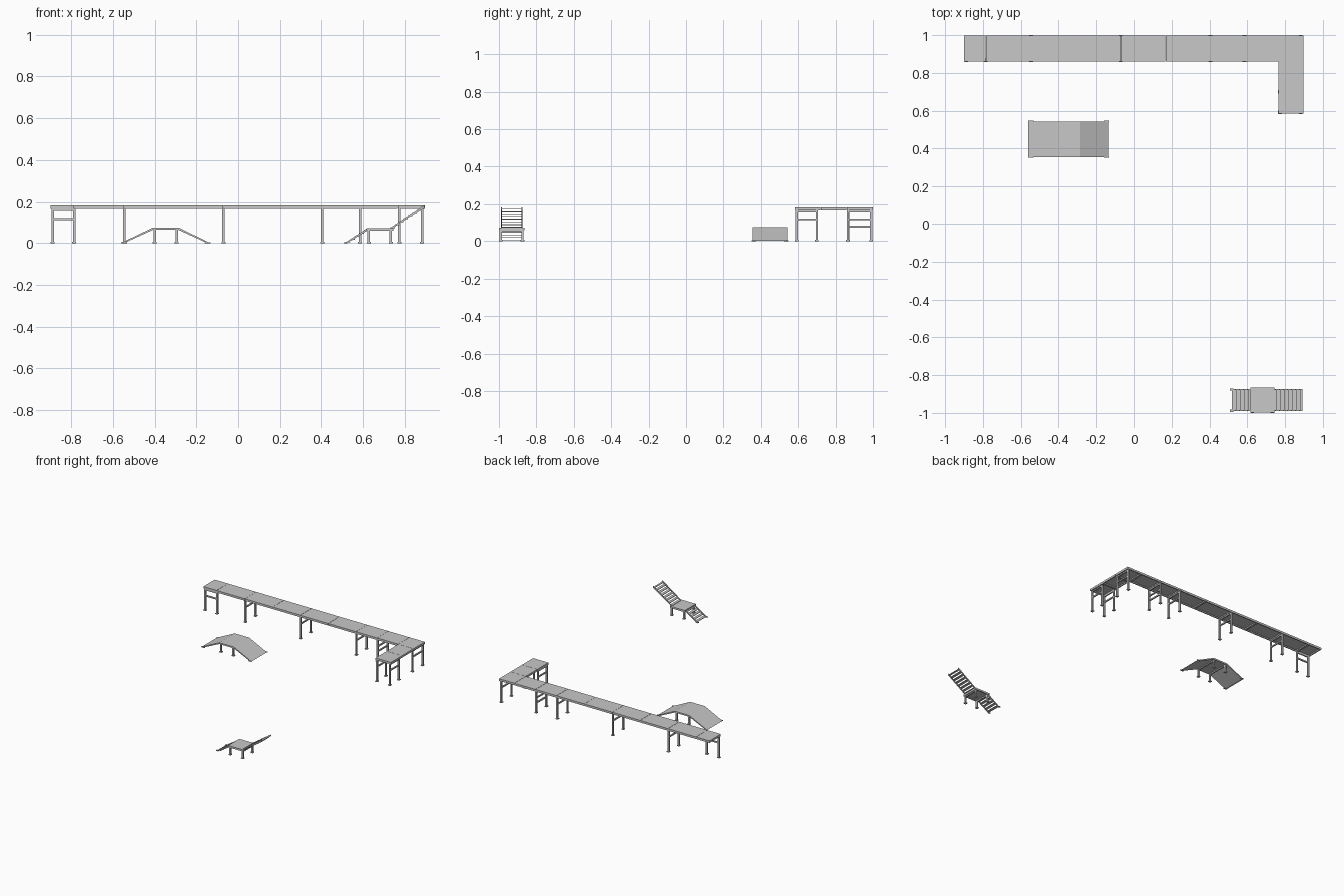
import bpy
import bmesh
from mathutils import Vector

cube = bpy.data.objects.get("Cube")
if cube:
    bpy.data.objects.remove(cube)

grey = bpy.data.materials.new("light_grey_metal")
grey.use_nodes = True
colour = (0.58, 0.58, 0.58, 1)
grey.diffuse_color = colour
grey.node_tree.nodes["Principled BSDF"].inputs["Base Color"].default_value = colour

TOP = 0.183      # deck surface height
UNDER = 0.167    # bottom of deck rails
LEG = 0.012      # tube width


def box(bm, lo, hi):
    lo, hi = Vector(lo), Vector(hi)
    made = bmesh.ops.create_cube(bm, size=1)
    bmesh.ops.scale(bm, vec=hi - lo, verts=made["verts"])
    bmesh.ops.translate(bm, vec=(lo + hi) / 2, verts=made["verts"])


def prism(bm, outline, y0, y1):
    """Extrude an x-z outline from y0 to y1."""
    face = bm.faces.new([bm.verts.new((x, y0, z)) for x, z in outline])
    grown = bmesh.ops.extrude_face_region(bm, geom=[face])
    verts = [v for v in grown["geom"] if isinstance(v, bmesh.types.BMVert)]
    bmesh.ops.translate(bm, vec=(0, y1 - y0, 0), verts=verts)


def finish(bm, name):
    bmesh.ops.recalc_face_normals(bm, faces=bm.faces)
    mesh = bpy.data.meshes.new(name)
    bm.to_mesh(mesh)
    bm.free()
    mesh.materials.append(grey)
    obj = bpy.data.objects.new(name, mesh)
    bpy.context.collection.objects.link(obj)


def leg(bm, x, y, top):
    h, f = LEG / 2, LEG * 0.8
    box(bm, (x - h, y - h, 0), (x + h, y + h, top))
    box(bm, (x - f, y - f, 0), (x + f, y + f, 0.006))


def trestle(name, a, b, top=UNDER, bars=(0.115,)):
    """Two legs joined by horizontal bars and a head beam."""
    bm = bmesh.new()
    h = LEG * 0.4
    for x, y in (a, b):
        leg(bm, x, y, top)
    for z in (*bars, top - h):
        box(bm, (a[0] - h, a[1] - h, z - h), (b[0] + h, b[1] + h, z + h))
    finish(bm, name)


def deck_panel(name, x0, y0, x1, y1, top=TOP, under=UNDER):
    """Plate with a rail round its underside."""
    bm = bmesh.new()
    g, r = 0.0008, 0.008
    x0, y0, x1, y1 = x0 + g, y0 + g, x1 - g, y1 - g
    box(bm, (x0, y0, top - 0.007), (x1, y1, top))
    for y in (y0, y1 - r):
        box(bm, (x0, y, under), (x1, y + r, top - 0.007))
    for x in (x0, x1 - r):
        box(bm, (x, y0 + r, under), (x + r, y1 - r, top - 0.007))
    finish(bm, name)


# Long walkway and its side arm
seams = [-0.9, -0.785, -0.545, -0.307, -0.07, 0.168, 0.405, 0.585, 0.765, 0.897]
for i, (a, b) in enumerate(zip(seams, seams[1:])):
    deck_panel(f"walkway_panel_{i + 1}", a, 0.86, b, 1.0)
deck_panel("arm_panel_inner", 0.765, 0.72, 0.897, 0.86)
deck_panel("arm_panel_outer", 0.765, 0.583, 0.897, 0.72)

# Trestles under the walkway
for i, x in enumerate((-0.545, -0.07, 0.405, 0.585, 0.883)):
    bars = (0.115, 0.077) if x == 0.585 else (0.115,)
    trestle(f"walkway_trestle_{i + 1}", (x, 0.866), (x, 0.99), bars=bars)
trestle("end_trestle", (-0.888, 0.867), (-0.785, 0.867))
for side, x in (("inner", 0.773), ("outer", 0.883)):
    trestle(f"arm_trestle_{side}", (x, 0.592), (x, 0.70))

# Humped bridge: ramp, flat top, ramp
bm = bmesh.new()
for outline in (
    [(-0.56, 0.001), (-0.545, 0.001), (-0.408, 0.063), (-0.408, 0.074)],
    [(-0.408, 0.063), (-0.285, 0.063), (-0.285, 0.074), (-0.408, 0.074)],
    [(-0.285, 0.063), (-0.15, 0.001), (-0.135, 0.001), (-0.285, 0.074)],
):
    prism(bm, outline, 0.355, 0.543)
for x in (-0.56, -0.16):
    for y in (0.351, 0.537):
        box(bm, (x, y, 0), (x + 0.027, y + 0.01, 0.005))
finish(bm, "bridge_deck")
for side, x in (("right", -0.4), ("left", -0.294)):
    trestle(f"bridge_trestle_{side}", (x, 0.364), (x, 0.534), 0.064, ())

# Step landing
deck_panel("landing_panel", 0.615, -1.0, 0.745, -0.864, 0.072, 0.058)
for side, x in (("right", 0.627), ("left", 0.733)):
    trestle(f"landing_trestle_{side}", (x, -0.99), (x, -0.874), 0.06, ())


def stair(name, start, end, count):
    """Open flight: two sloping stringers with flat treads."""
    bm = bmesh.new()
    (x0, z0), (x1, z1) = start, end
    t = 0.012
    for y in (-0.99, -0.88):
        prism(bm, [(x0, z0), (x0 + t, z0), (x1, z1 - t), (x1, z1)], y, y + 0.006)
    run, rise = (x1 - x0) / count, (z1 - z0) / count
    for i in range(count):
        x, z = x0 + run * (i + 0.3), z0 + rise * (i + 0.5)
        box(bm, (x, -0.985, z - 0.004), (min(x + run, x1), -0.879, z))
    finish(bm, name)


stair("lower_stair", (0.512, 0.0), (0.618, 0.07), 5)
stair("upper_stair", (0.725, 0.068), (0.893, 0.183), 8)

# Feet of the lower flight
bm = bmesh.new()
for y in (-0.994, -0.882):
    box(bm, (0.508, y, 0), (0.526, y + 0.012, 0.005))
finish(bm, "lower_stair_feet")
